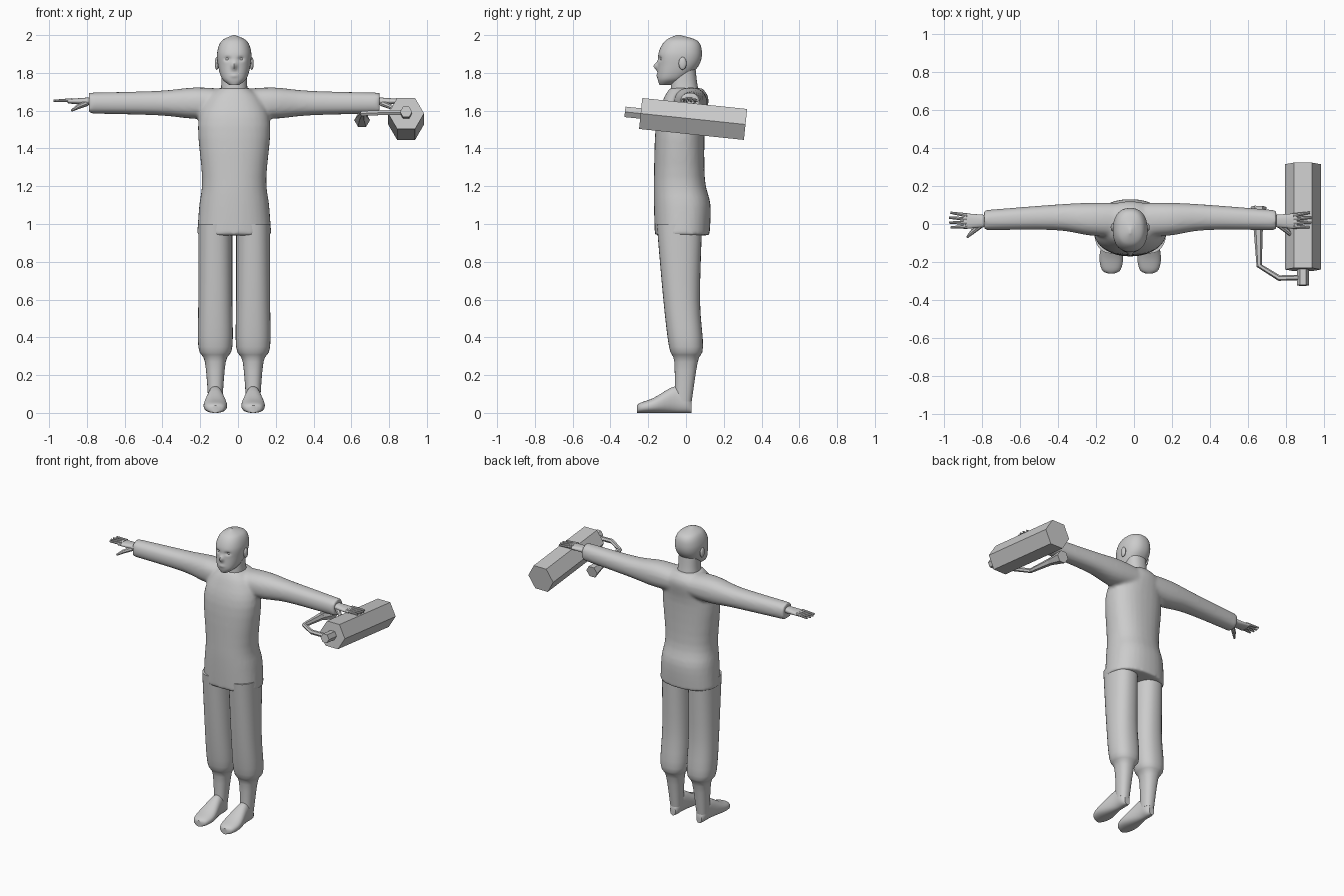
import bpy, bmesh, math
from mathutils import Vector, Matrix

if "Cube" in bpy.data.objects:
    bpy.data.objects.remove(bpy.data.objects["Cube"])

BODY_X = -.02
ARM_Z = 1.64
LEG_X = .1
GREY = (.6, .6, .6, 1)

material = bpy.data.materials.new("plain_grey")
material.use_nodes = True
material.diffuse_color = GREY
material.node_tree.nodes["Principled BSDF"].inputs["Base Color"].default_value = GREY

# How (position, across, depth) becomes x, y, z for each loft axis
LAYOUT = {"x": lambda along, across, depth: Vector((along, depth, across)),
          "y": lambda along, across, depth: Vector((across, along, depth)),
          "z": lambda along, across, depth: Vector((across, depth, along))}


def finish(bm, name, side=1, offset=BODY_X):
    """Turn a bmesh into a shaded, coloured object, mirrored when side is negative."""
    bmesh.ops.scale(bm, vec=(side, 1, 1), verts=bm.verts)
    bmesh.ops.recalc_face_normals(bm, faces=bm.faces)
    mesh = bpy.data.meshes.new(name)
    bm.to_mesh(mesh)
    bm.free()
    mesh.materials.append(material)
    obj = bpy.data.objects.new(name, mesh)
    obj.location.x = offset
    bpy.context.collection.objects.link(obj)
    bpy.ops.object.select_all(action="DESELECT")
    obj.select_set(True)
    bpy.context.view_layer.objects.active = obj
    bpy.ops.object.shade_smooth_by_angle(angle=math.radians(40))
    return obj


def skin(bm, rings):
    """Bridge rings of points and cap both ends."""
    loops = [[bm.verts.new(point) for point in ring] for ring in rings]
    for lower, upper in zip(loops, loops[1:]):
        for i in range(len(lower)):
            bm.faces.new((lower[i - 1], lower[i], upper[i], upper[i - 1]))
    bm.faces.new(loops[0])
    bm.faces.new(loops[-1])


def smooth_rows(rows, steps):
    """Run a soft curve through the section rows."""
    padded = [rows[0], *rows, rows[-1]]
    result = []
    for window in zip(padded, padded[1:], padded[2:], padded[3:]):
        for k in range(steps):
            t = k / steps
            result.append([b + t * ((c - a) + t * (2 * a - 5 * b + 4 * c - d
                           + t * (3 * b - a - 3 * c + d))) / 2 for a, b, c, d in zip(*window)])
    return result + [rows[-1]]


def superellipse(angle, power=2.3):
    """Point on a slightly squared unit circle."""
    return [math.copysign(abs(value) ** (2 / power), value)
            for value in (math.cos(angle), math.sin(angle))]


def loft(bm, axis, centre, rows, count=32, steps=4):
    """Rounded sections: position, half width, middle depth, half depth."""
    rings = []
    for along, half_width, middle, half_depth in smooth_rows(rows, steps):
        ring = []
        for i in range(count):
            u, v = superellipse(math.tau * i / count)
            ring.append(LAYOUT[axis](along, centre + half_width * u, middle + half_depth * v))
        rings.append(ring)
    skin(bm, rings)


def sweep(bm, points, radii, count=6):
    """Tapered tube through a list of points."""
    points = [Vector(point) for point in points]
    rings = []
    for i, (point, radius) in enumerate(zip(points, radii)):
        before = points[max(i - 1, 0)]
        after = points[min(i + 1, len(points) - 1)]
        direction = (after - before).normalized()
        across = direction.cross(Vector((0, 0, 1))).normalized()
        up = across.cross(direction)
        angles = [math.tau * k / count for k in range(count)]
        rings.append([point + radius * (across * math.cos(angle) + up * math.sin(angle))
                      for angle in angles])
    skin(bm, rings)


def ball(bm, centre, radii):
    matrix = Matrix.Translation(centre) @ Matrix.Diagonal((*radii, 1))
    bmesh.ops.create_uvsphere(bm, u_segments=16, v_segments=10, radius=1, matrix=matrix)


# Long shirt: trunk and sleeves fused into one skin
bm = bmesh.new()
loft(bm, "z", 0, [(.94, .197, -.02, .145), (1.1, .185, -.02, .15), (1.24, .17, -.035, .135),
                  (1.52, .192, -.03, .13), (1.66, .15, 0, .12), (1.72, .08, 0, .085)])
for side in (-1, 1):
    loft(bm, "x", ARM_Z, [(0, .07, .02, .09), (side * .2, .083, .025, .087),
                          (side * .4, .065, .035, .067), (side * .77, .055, .02, .053)])
shirt = finish(bm, "shirt")
fuse = shirt.modifiers.new("fuse", "REMESH")
fuse.mode = "VOXEL"
fuse.voxel_size = .011
fuse.use_smooth_shade = True
relax = shirt.modifiers.new("relax", "SMOOTH")
relax.iterations = 5

# Head, with the face shaped by soft bumps
bm = bmesh.new()
loft(bm, "z", 0, [(1.735, .025, -.11, .03), (1.77, .065, -.075, .075), (1.84, .086, -.04, .108),
                  (1.91, .09, -.03, .114), (1.97, .066, -.025, .085), (2, .005, -.04, .01)],
     count=72, steps=10)


def bump(vert, x, z, width, height, push):
    """Push the front of the face out around a spot on both sides."""
    if vert.co.y < -.06:
        reach = ((abs(vert.co.x) - x) / width) ** 2 + ((vert.co.z - z) / height) ** 2
        vert.co.y -= push * math.exp(-reach)


for vert in bm.verts:
    bump(vert, x=0, z=1.836, width=.013, height=.02, push=.024)    # nose
    bump(vert, x=0, z=1.785, width=.02, height=.01, push=.006)     # lips
    bump(vert, x=.036, z=1.874, width=.015, height=.01, push=-.013)  # eye sockets
finish(bm, "head")

bm = bmesh.new()
loft(bm, "z", 0, [(1.64, .08, 0, .08), (1.74, .068, -.01, .07), (1.83, .066, -.01, .06)])
finish(bm, "neck")

# Parts that come in pairs
for side, label in ((-1, "right"), (1, "left")):
    bm = bmesh.new()
    ball(bm, (.036, -.122, 1.873), (.014, .013, .009))
    finish(bm, label + "_eye", side)

    bm = bmesh.new()
    ball(bm, (.092, -.018, 1.85), (.011, .021, .034))
    finish(bm, label + "_ear", side)

    # Trouser leg, gathered below the knee
    bm = bmesh.new()
    loft(bm, "z", LEG_X, [(1, .09, -.035, .12), (.6, .09, -.023, .097), (.35, .09, 0, .09),
                          (.27, .055, 0, .062), (.06, .037, -.015, .045)])
    finish(bm, label + "_trouser_leg", side)

    # Shoe: every section rests on the ground
    bm = bmesh.new()
    sections = [(.03, .02, .03), (0, .035, .055), (-.06, .04, .07),
                (-.17, .062, .04), (-.24, .05, .027), (-.26, .02, .02)]
    loft(bm, "y", LEG_X, [(y, width, height, height) for y, width, height in sections])
    finish(bm, label + "_shoe", side)

    # Hand: palm, four fanned fingers and a thumb
    bm = bmesh.new()
    loft(bm, "x", ARM_Z + .01, [(.74, .022, .016, .03), (.88, .012, .015, .042)])
    for finger in range(4):
        y = .046 - .02 * finger
        reach = .96 - .008 * abs(finger - 1.5)
        sweep(bm, [(.86, y, 1.655), (reach, y * 1.3, 1.652)], [.011, .006], count=8)
    sweep(bm, [(.78, 0, ARM_Z), (.83, -.04, 1.62), (.86, -.07, 1.6)], [.016, .013, .006], count=8)
    finish(bm, label + "_hand", side)


def hexagonal(name, points, radii):
    bm = bmesh.new()
    sweep(bm, points, radii)
    finish(bm, name, offset=0)


# Six-sided canister under the left hand, with nozzle, bent pipe and grip
front = Vector((.89, -.24, 1.585))
back = Vector((.89, .315, 1.527))
tip = front.lerp(back, -.15)
middle = front.lerp(tip, .5)
joint = Vector((.655, -.03, 1.57))
hexagonal("canister", [front, back], [.095, .095])
hexagonal("nozzle", [tip, front], [.032, .032])
hexagonal("bent_pipe", [middle, (.765, -.285, 1.59), (.66, -.22, 1.585), joint],
          [.015, .015, .015, .024])
hexagonal("grip", [joint, (.657, .09, 1.55)], [.024, .042])
